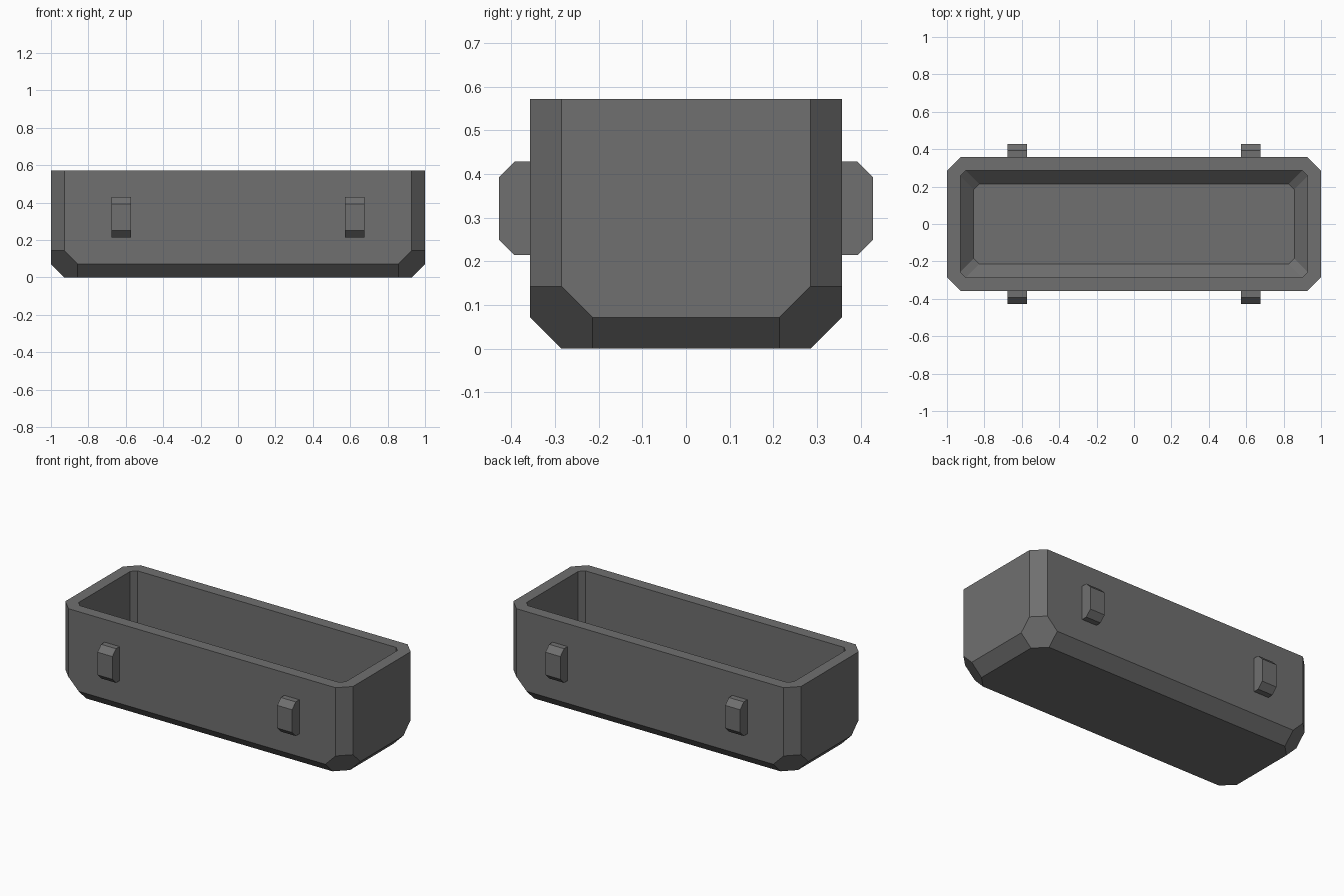
import bpy, bmesh

if "Cube" in bpy.data.objects:
    bpy.data.objects.remove(bpy.data.objects["Cube"])

U = 1 / 14  # grid unit shared by all dimensions

# Dark grey finish for all parts
dark = bpy.data.materials.new("dark_grey")
dark.diffuse_color = (0.16, 0.16, 0.16, 1)
dark.use_nodes = True
dark.node_tree.nodes["Principled BSDF"].inputs["Base Color"].default_value = dark.diffuse_color


def new_object(name, bm):
    bmesh.ops.recalc_face_normals(bm, faces=bm.faces)
    mesh = bpy.data.meshes.new(name)
    bm.to_mesh(mesh)
    bm.free()
    mesh.materials.append(dark)
    obj = bpy.data.objects.new(name, mesh)
    bpy.context.collection.objects.link(obj)
    return obj


def loft(name, rings):
    """Bridge consecutive point loops and cap both ends."""
    bm = bmesh.new()
    loops = [[bm.verts.new([c * U for c in p]) for p in r] for r in rings]
    n = len(loops[0])
    for a, b in zip(loops, loops[1:]):
        for i in range(n):
            j = (i + 1) % n
            bm.faces.new((a[i], a[j], b[j], b[i]))
    bm.faces.new(loops[0])
    bm.faces.new(loops[-1])
    bmesh.ops.dissolve_limit(bm, angle_limit=0.001, verts=bm.verts, edges=bm.edges)
    return new_object(name, bm)


def cut_rect(hx, hy, cut, z):
    """Rectangle loop with chamfered corners."""
    return [(hx, -hy + cut, z), (hx, hy - cut, z), (hx - cut, hy, z), (-hx + cut, hy, z),
            (-hx, hy - cut, z), (-hx, -hy + cut, z), (-hx + cut, -hy, z), (hx - cut, -hy, z)]


# Open tray: outside from the bottom up, over the rim, down to the inner floor
IN = 0.414
loft("tray", [cut_rect(*r) for r in (
    (13, 4, 1, 0), (14, 5, 2, 1), (14, 5, 1, 2), (14, 5, 1, 8),
    (13, 4, IN, 8), (13, 4, IN, 2), (12, 3, IN, 1))])

# Side lugs: chamfered profile in y-z, extruded along x
profile = [(5, 3), (5.5, 3), (6, 3.5), (6, 5.5), (5.5, 6), (5, 6)]
for sx, end in ((-1, "left"), (1, "right")):
    for sy, side in ((-1, "front"), (1, "back")):
        loft(f"{side}_{end}_lug",
             [[(sx * x, sy * y, z) for y, z in profile] for x in (8.02, 9.47)])
